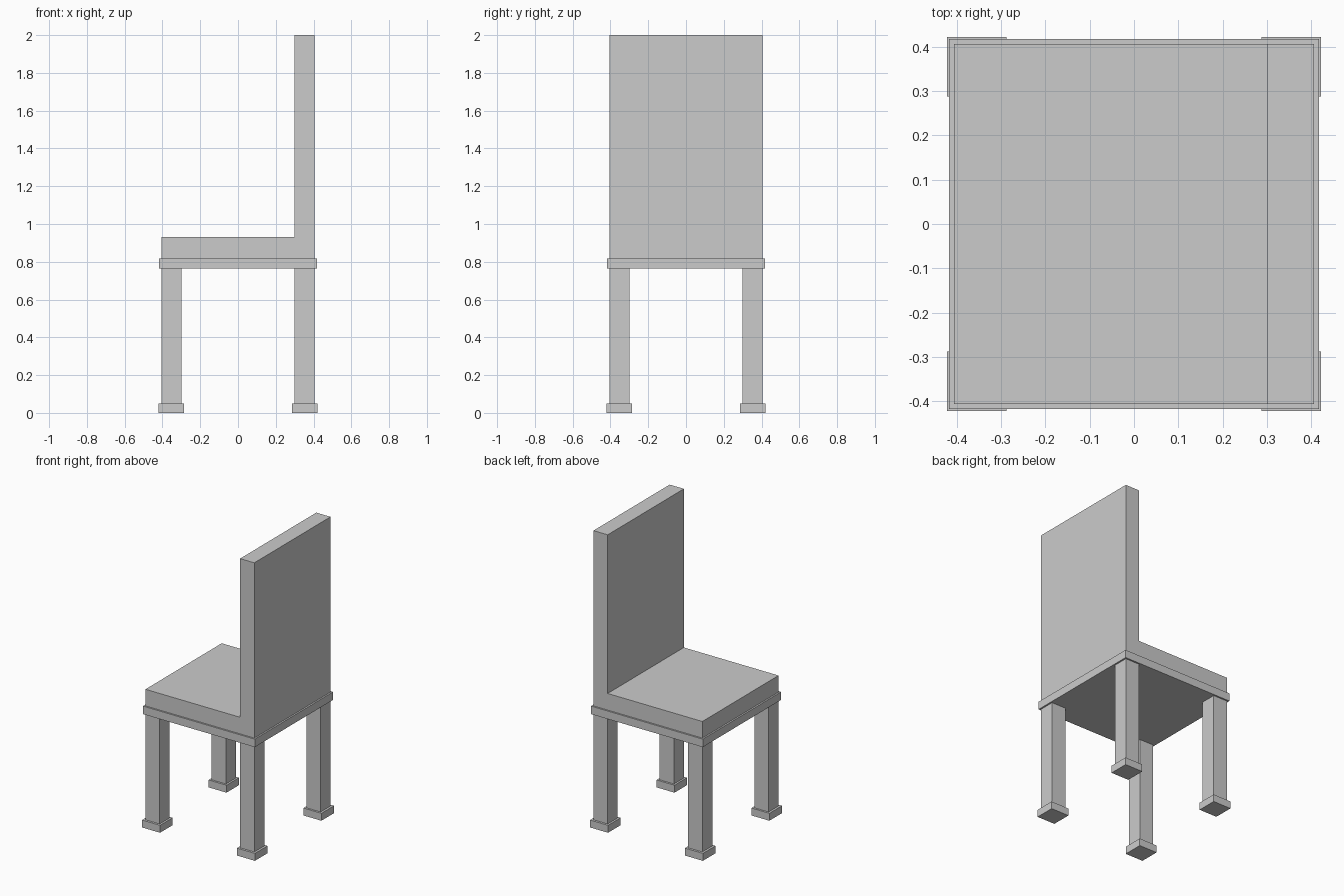
import bpy, bmesh

if "Cube" in bpy.data.objects:
    bpy.data.objects.remove(bpy.data.objects["Cube"])


def box(name, x0, x1, y0, y1, z0, z1):
    bpy.ops.mesh.primitive_cube_add(
        size=1, location=((x0 + x1) / 2, (y0 + y1) / 2, (z0 + z1) / 2))
    ob = bpy.context.object
    ob.name = name
    ob.scale = (x1 - x0, y1 - y0, z1 - z0)
    bpy.ops.object.transform_apply(location=True, rotation=False, scale=True)
    return ob


W = 0.406       # half width of seat and legs
INNER = 0.30    # inner edge of legs, front face of backrest
BAND = 0.417    # half width of the apron
BAND_Z0, BAND_Z1 = 0.764, 0.818

# Seat and backrest: one L-shaped profile extruded across y
profile = [(-W, BAND_Z1), (W, BAND_Z1), (W, 2.0), (INNER, 2.0),
           (INNER, 0.93), (-W, 0.93)]
bm = bmesh.new()
face = bm.faces.new([bm.verts.new((x, -W, z)) for x, z in profile])
ext = bmesh.ops.extrude_face_region(bm, geom=[face])
verts = [g for g in ext["geom"] if isinstance(g, bmesh.types.BMVert)]
bmesh.ops.translate(bm, verts=verts, vec=(0, 2 * W, 0))
bmesh.ops.recalc_face_normals(bm, faces=bm.faces)
mesh = bpy.data.meshes.new("seat_and_backrest")
bm.to_mesh(mesh)
bm.free()
bpy.context.collection.objects.link(
    bpy.data.objects.new("seat_and_backrest", mesh))

# Apron band under the seat
box("apron_band", -BAND, BAND, -BAND, BAND, BAND_Z0, BAND_Z1)

# Four legs, each with a wider foot block
for sx, xname in ((-1, "front"), (1, "back")):
    for sy, yname in ((-1, "right"), (1, "left")):
        for part, a, b, z0, z1 in (("leg", INNER, W, 0.05, BAND_Z0),
                                   ("foot", 0.287, 0.421, 0.0, 0.05)):
            x = sorted((sx * a, sx * b))
            y = sorted((sy * a, sy * b))
            box(f"{xname}_{yname}_{part}", *x, *y, z0, z1)
